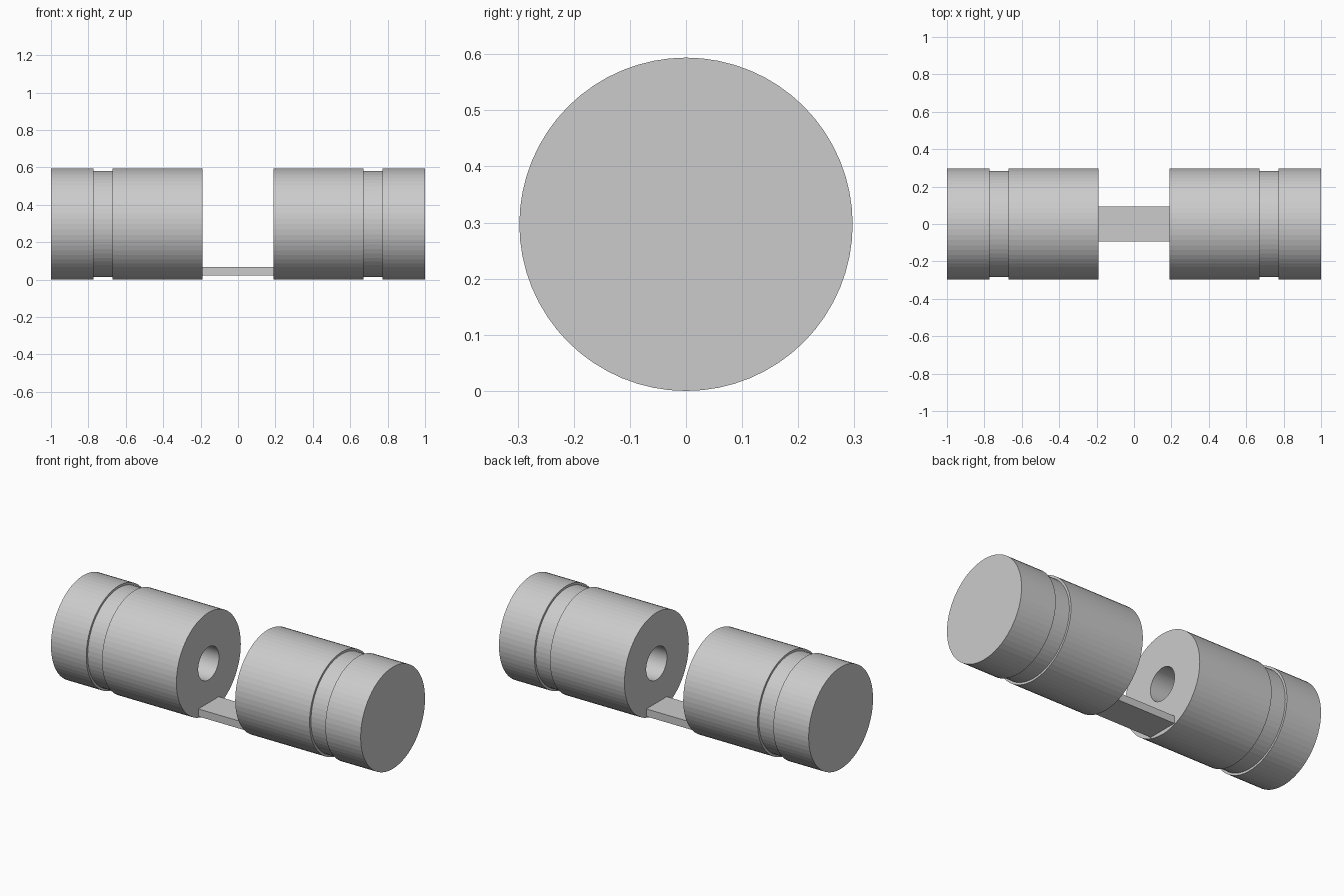
import bpy, bmesh
from math import cos, sin, pi

if "Cube" in bpy.data.objects:
    bpy.data.objects.remove(bpy.data.objects["Cube"])

SIDES = 64
R = 0.297          # outer radius, also the height of the axis
GROOVE_R = 0.284
BORE_R = 0.096


def lathe_x(name, profile, side):
    """Spin (x, radius) points about the x axis at height R and cap both ends."""
    bm = bmesh.new()
    rings = []
    for x, r in profile:
        rings.append([bm.verts.new((side * x,
                                    r * cos(2 * pi * i / SIDES),
                                    R + r * sin(2 * pi * i / SIDES)))
                      for i in range(SIDES)])
    for a, b in zip(rings, rings[1:]):
        for i in range(SIDES):
            j = (i + 1) % SIDES
            bm.faces.new((a[i], a[j], b[j], b[i]))
    bm.faces.new(rings[0])
    bm.faces.new(rings[-1])
    bmesh.ops.recalc_face_normals(bm, faces=bm.faces)
    mesh = bpy.data.meshes.new(name)
    bm.to_mesh(mesh)
    bm.free()
    obj = bpy.data.objects.new(name, mesh)
    bpy.context.collection.objects.link(obj)
    return obj


# Grooved drums with a blind bore in the inner face
drum_profile = [
    (0.60, BORE_R), (0.19, BORE_R),
    (0.19, R), (0.67, R),
    (0.67, GROOVE_R), (0.772, GROOVE_R),
    (0.772, R), (1.0, R),
]
for name, side in (("left_drum", -1), ("right_drum", 1)):
    lathe_x(name, drum_profile, side)

# Flat bar joining the drums near the bottom
bpy.ops.mesh.primitive_cube_add(size=1, location=(0, 0, 0.045))
bar = bpy.context.object
bar.name = "connecting_bar"
bar.scale = (0.38, 0.188, 0.044)
